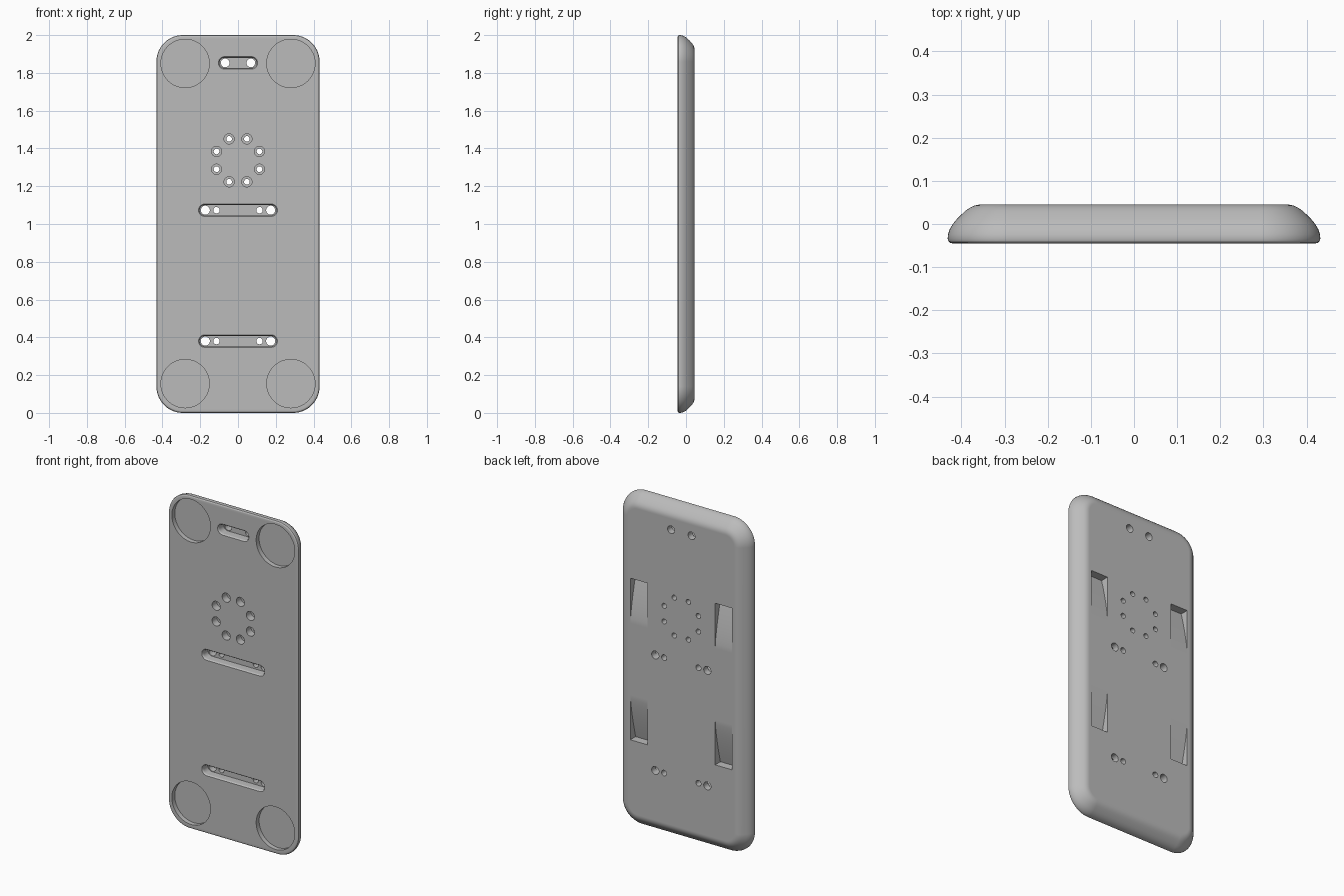
import bpy, bmesh, math

cube = bpy.data.objects.get("Cube")
if cube:
    bpy.data.objects.remove(cube, do_unlink=True)

grey = bpy.data.materials.new("plain_grey")
grey.use_nodes = True
grey.diffuse_color = (0.5, 0.5, 0.5, 1)
grey.node_tree.nodes["Principled BSDF"].inputs["Base Color"].default_value = (0.5, 0.5, 0.5, 1)


def make_object(name, bm):
    bmesh.ops.recalc_face_normals(bm, faces=bm.faces[:])
    mesh = bpy.data.meshes.new(name)
    bm.to_mesh(mesh)
    bm.free()
    mesh.materials.append(grey)
    obj = bpy.data.objects.new(name, mesh)
    bpy.context.collection.objects.link(obj)
    return obj


def rounded_loft(name, cx, cz, hx, hz, radius, profile, steps=10):
    """Loft a rounded rectangle through (inset, y) stations."""
    bm = bmesh.new()
    rings = []
    for inset, y in profile:
        ring = []
        for q, (sx, sz) in enumerate(((1, 1), (-1, 1), (-1, -1), (1, -1))):
            for i in range(steps + 1):
                a = math.pi / 2 * (q + i / steps)
                r = radius - inset
                ring.append(bm.verts.new((cx + sx * (hx - radius) + r * math.cos(a), y,
                                          cz + sz * (hz - radius) + r * math.sin(a))))
        rings.append(ring)
    for a, b in zip(rings, rings[1:]):
        for i in range(len(a)):
            j = (i + 1) % len(a)
            bm.faces.new((a[i], a[j], b[j], b[i]))
    bm.faces.new(rings[0])
    bm.faces.new(rings[-1])
    bmesh.ops.remove_doubles(bm, verts=bm.verts[:], dist=1e-5)
    return make_object(name, bm)


FRONT, BACK = -0.045, 0.045
cutters = []


def bore(name, x, z, r, y0, y1):
    cutters.append(rounded_loft(name, x, z, r, r, r, [(0, y0), (0, y1)], 8))


def slot(name, z, half_length, holes):
    # recess with a flared rim, then the through holes in its floor
    cutters.append(rounded_loft(name, 0, z, half_length, 0.027, 0.027,
                                [(-0.009, FRONT - 0.003), (-0.006, FRONT), (-0.002, FRONT + 0.004),
                                 (0, FRONT + 0.01), (0, FRONT + 0.05)], 8))
    for x, r in holes:
        for side in (-1, 1):
            bore(name + "_hole", side * x, z, r, FRONT + 0.03, BACK + 0.03)


def scoop(name, side, z_deep, z_shallow):
    # ramp on the back that deepens toward one end
    bm = bmesh.new()
    n = 10
    pts = [(z_deep, BACK + 0.02)]
    for i in range(n + 1):
        t = i / n
        pts.append((z_deep + (z_shallow - z_deep) * t, BACK - 0.05 * (1 - t) ** 1.4))
    pts.append((z_shallow, BACK + 0.02))
    face = bm.faces.new([bm.verts.new((side * 0.225, y, z)) for z, y in pts])
    ext = bmesh.ops.extrude_face_region(bm, geom=[face])
    moved = [v for v in ext["geom"] if isinstance(v, bmesh.types.BMVert)]
    bmesh.ops.translate(bm, verts=moved, vec=(side * 0.113, 0, 0))
    cutters.append(make_object(name, bm))


# Plate: small front fillet, broad rounded back edge
edge = [(0.022, FRONT), (0.011, FRONT), (0.006, -0.0435), (0.002, -0.040), (0, -0.034),
        (0.001, -0.024), (0.005, -0.012), (0.012, 0), (0.021, 0.011), (0.032, 0.022),
        (0.042, 0.031), (0.052, 0.038), (0.063, 0.043), (0.074, BACK), (0.082, BACK)]
plate = rounded_loft("back_plate", 0, 1, 0.432, 1, 0.14, edge, 14)

# Round foot recesses in the corners
for x in (-0.28, 0.28):
    for z in (0.155, 1.85):
        cutters.append(rounded_loft("foot_recess", x, z, 0.128, 0.128, 0.128,
                                    [(0, FRONT - 0.02), (0, FRONT + 0.028)], 16))

# Screw slots
slot("top_slot", 1.853, 0.098, [(0.068, 0.023)])
for z in (0.38, 1.073):
    slot("long_slot", z, 0.203, [(0.173, 0.024), (0.114, 0.017)])

# Ring of counterbored holes
for k in range(8):
    a = math.radians(22.5 + 45 * k)
    x, z = 0.123 * math.cos(a), 1.337 + 0.123 * math.sin(a)
    bore("ring_counterbore", x, z, 0.027, FRONT - 0.02, FRONT + 0.045)
    bore("ring_hole", x, z, 0.015, FRONT + 0.02, BACK + 0.03)

# Strap scoops on the back
for side in (-1, 1):
    scoop("upper_scoop", side, 1.49, 1.22)
    scoop("lower_scoop", side, 0.52, 0.79)

# Cut everything, keep the result, drop the cutters
for c in cutters:
    c.hide_render = True
    mod = plate.modifiers.new("cut", "BOOLEAN")
    mod.operation = "DIFFERENCE"
    mod.solver = "EXACT"
    mod.object = c
bpy.context.view_layer.update()
result = bpy.data.meshes.new_from_object(plate.evaluated_get(bpy.context.evaluated_depsgraph_get()))
plate.modifiers.clear()
plate.data = result
result.materials.clear()
result.materials.append(grey)
for p in result.polygons:
    p.material_index = 0
for c in cutters:
    bpy.data.objects.remove(c, do_unlink=True)

bpy.ops.object.select_all(action="DESELECT")
plate.select_set(True)
bpy.context.view_layer.objects.active = plate
bpy.ops.object.shade_smooth_by_angle(angle=math.radians(30))
weighted = plate.modifiers.new("weighted_normals", "WEIGHTED_NORMAL")
weighted.keep_sharp = True
